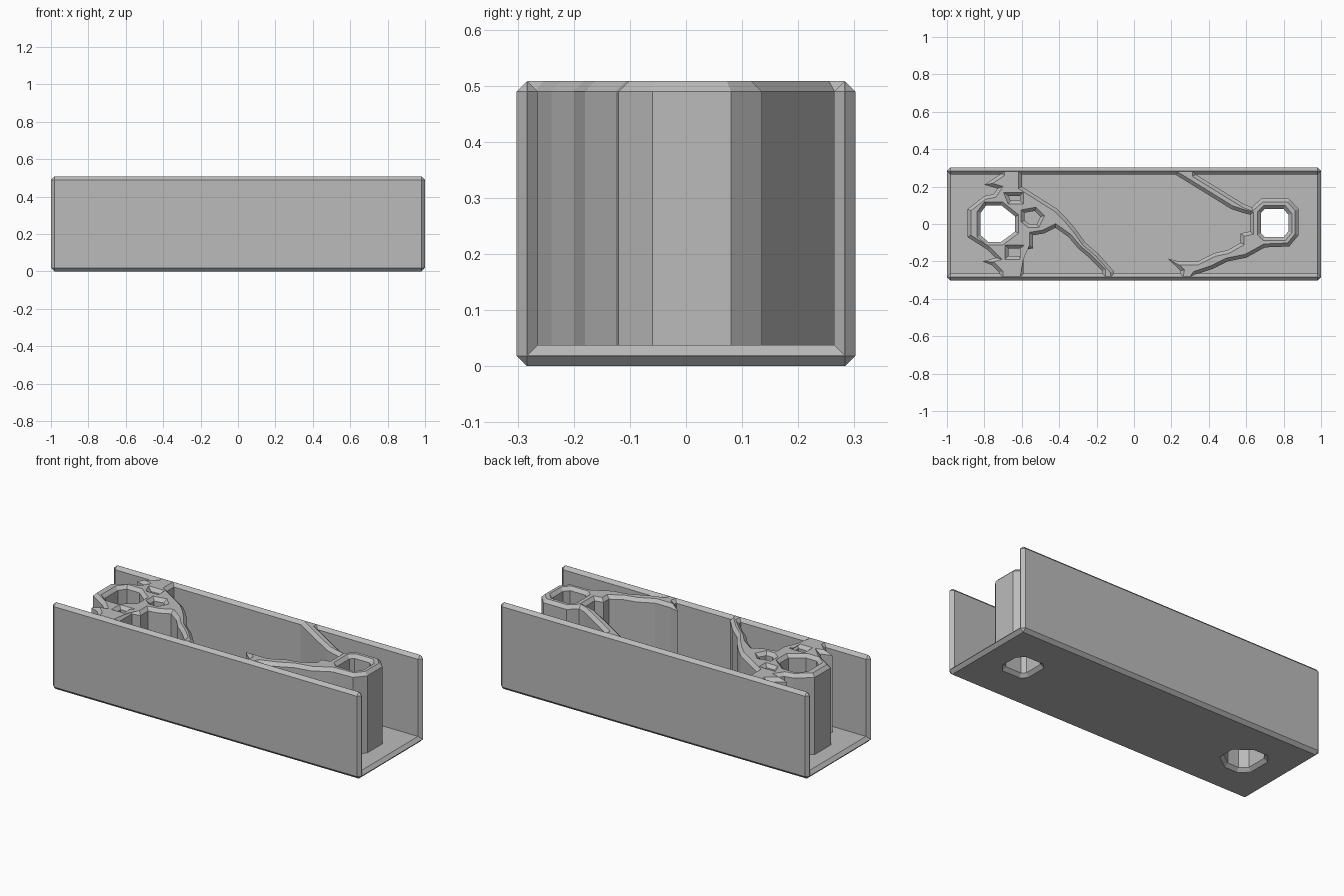
import bpy
import bmesh

# Remove the default cube only
default_cube = bpy.data.objects.get("Cube")
if default_cube:
    bpy.data.objects.remove(default_cube, do_unlink=True)

HEIGHT = 0.508
HALF_WIDTH = 0.302
WALL = 0.038
CHAMFER = 0.0185

# Single flat grey
grey = bpy.data.materials.new("plain_grey")
grey.use_nodes = True
grey_value = (0.5, 0.5, 0.5, 1.0)
grey.diffuse_color = grey_value
for node in grey.node_tree.nodes:
    if node.type == 'BSDF_PRINCIPLED':
        node.inputs["Base Color"].default_value = grey_value


def link(name, data):
    obj = bpy.data.objects.new(name, data)
    bpy.context.scene.collection.objects.link(obj)
    return obj


def bake(obj):
    """Return a mesh copy of an object with curves and modifiers evaluated."""
    bpy.context.view_layer.update()
    graph = bpy.context.evaluated_depsgraph_get()
    return bpy.data.meshes.new_from_object(obj.evaluated_get(graph))


def finish(name, mesh):
    """Give the mesh its colour and flat shading."""
    mesh.materials.clear()
    mesh.materials.append(grey)
    for face in mesh.polygons:
        face.use_smooth = False
        face.material_index = 0
    return link(name, mesh)


def prism(name, outlines, bottom, top, chamfer, offset):
    """Extrude outlines (in hundredths) upward; inner outlines become openings."""
    curve = bpy.data.curves.new(name + "_outline", 'CURVE')
    curve.dimensions = '2D'
    curve.fill_mode = 'BOTH'
    curve.extrude = (top - bottom) / 2 - chamfer
    curve.bevel_depth = chamfer
    curve.bevel_resolution = 0
    curve.offset = offset
    for outline in outlines:
        spline = curve.splines.new('POLY')
        spline.points.add(len(outline) - 1)
        spline.use_cyclic_u = True
        for point, (x, y) in zip(spline.points, outline):
            point.co = (x / 100, y / 100, 0, 1)
    helper = link(name + "_helper", curve)
    mesh = bake(helper)
    bpy.data.objects.remove(helper, do_unlink=True)
    # Weld the caps to the sides and lift into place
    bm = bmesh.new()
    bm.from_mesh(mesh)
    bmesh.ops.remove_doubles(bm, verts=bm.verts, dist=0.0003)
    bmesh.ops.translate(bm, verts=bm.verts, vec=(0, 0, (top + bottom) / 2))
    bmesh.ops.recalc_face_normals(bm, faces=bm.faces)
    bm.to_mesh(mesh)
    bm.free()
    return mesh


def channel_mesh():
    """Open-ended trough with chamfered edges."""
    outer, inner = HALF_WIDTH, HALF_WIDTH - WALL
    profile = [(-outer, 0), (outer, 0), (outer, HEIGHT), (inner, HEIGHT),
               (inner, WALL), (-inner, WALL), (-inner, HEIGHT), (-outer, HEIGHT)]
    bm = bmesh.new()
    end = bm.faces.new([bm.verts.new((-1, y, z)) for y, z in profile])
    extruded = bmesh.ops.extrude_face_region(bm, geom=[end], use_keep_orig=True)
    moved = [v for v in extruded["geom"] if isinstance(v, bmesh.types.BMVert)]
    bmesh.ops.translate(bm, verts=moved, vec=(2, 0, 0))
    bmesh.ops.recalc_face_normals(bm, faces=bm.faces)

    def inside_corner(edge):
        a, b = (v.co for v in edge.verts)
        return (abs(a.x - b.x) > 1 and abs(a.z - WALL) < 0.001
                and abs(abs(a.y) - inner) < 0.001)

    edges = [e for e in bm.edges if not inside_corner(e)]
    bmesh.ops.bevel(bm, geom=edges, offset=CHAMFER, offset_type='OFFSET',
                    segments=1, profile=0.5, affect='EDGES', clamp_overlap=False)
    mesh = bpy.data.meshes.new("channel")
    bm.to_mesh(mesh)
    bm.free()
    return mesh


# Bolt openings through the two tubes
left_bore = [(-82, 6), (-79, 10), (-71, 10), (-63.5, 4),
             (-63.5, -4), (-71, -9.5), (-78, -9.5), (-82, -6)]
right_bore = [(68, 6), (70, 8), (80, 8), (82.5, 5),
              (82.5, -4), (80, -7), (70, -7), (68, -5)]

# Web at the -x end: tube, wall bridges and the long diagonal rib
long_web = [(-71, 30), (-71, 27), (-74, 25), (-80, 21), (-73, 19), (-75, 16),
            (-80, 15), (-89, 8), (-89, -7), (-78, -14), (-74, -18), (-81, -20),
            (-76, -22), (-72, -26), (-72, -30), (-59, -30), (-59, -14),
            (-54, -13), (-54, -6), (-48, -5), (-42, -2), (-35, -7), (-30, -13),
            (-24, -18), (-17, -25), (-17, -30), (-10, -30), (-11, -25),
            (-19, -16), (-26, -10), (-31, -3), (-36, 3), (-41, 8),
            (-60, 20), (-60, 30)]
pockets = [
    [(-67, 15), (-61, 15), (-61, 12.5), (-66, 12.5)],
    [(-67, -13), (-61, -13), (-61, -17), (-67, -17)],
    [(-58.5, 2), (-56, 0), (-52, 0), (-50, 4), (-53, 7), (-58.5, 6)],
]

# Web at the +x end: tube with two ribs running back to the walls
forked_web = [(33, 30), (33, 26.5), (59, 10.5), (63, 9), (68, 13.5), (83, 13.5),
              (88, 8), (88, -6), (83, -12), (70, -12.5), (60, -18), (50, -20),
              (42, -24), (33, -27), (31, -30), (24, -30), (25, -25), (18, -18.5),
              (24, -20), (34, -20), (43, -15.5), (50, -14), (57, -10),
              (57, -5), (62, -4), (62, 5), (58, 6), (52, 8), (22, 26.5), (22, 30)]

# Channel with both bores cut through its floor
channel = link("channel_raw", channel_mesh())
cutters = []
for bore in (left_bore, right_bore):
    cutter = link("bore_cutter", prism("bore", [bore], -0.1, 0.1, 0, CHAMFER))
    cutter.hide_render = True
    cutters.append(cutter)
    cut = channel.modifiers.new("bore_cut", 'BOOLEAN')
    cut.operation = 'DIFFERENCE'
    cut.solver = 'EXACT'
    cut.object = cutter
channel_cut = bake(channel)
for helper in [channel] + cutters:
    bpy.data.objects.remove(helper, do_unlink=True)
finish("channel", channel_cut)

# Inner webs, chamfered at the rim and at the bore mouths
for name, outlines in (("long_rib_web", [long_web, left_bore] + pockets),
                       ("forked_rib_web", [forked_web, right_bore])):
    finish(name, prism(name, outlines, 0.0005, HEIGHT, CHAMFER, -CHAMFER))
